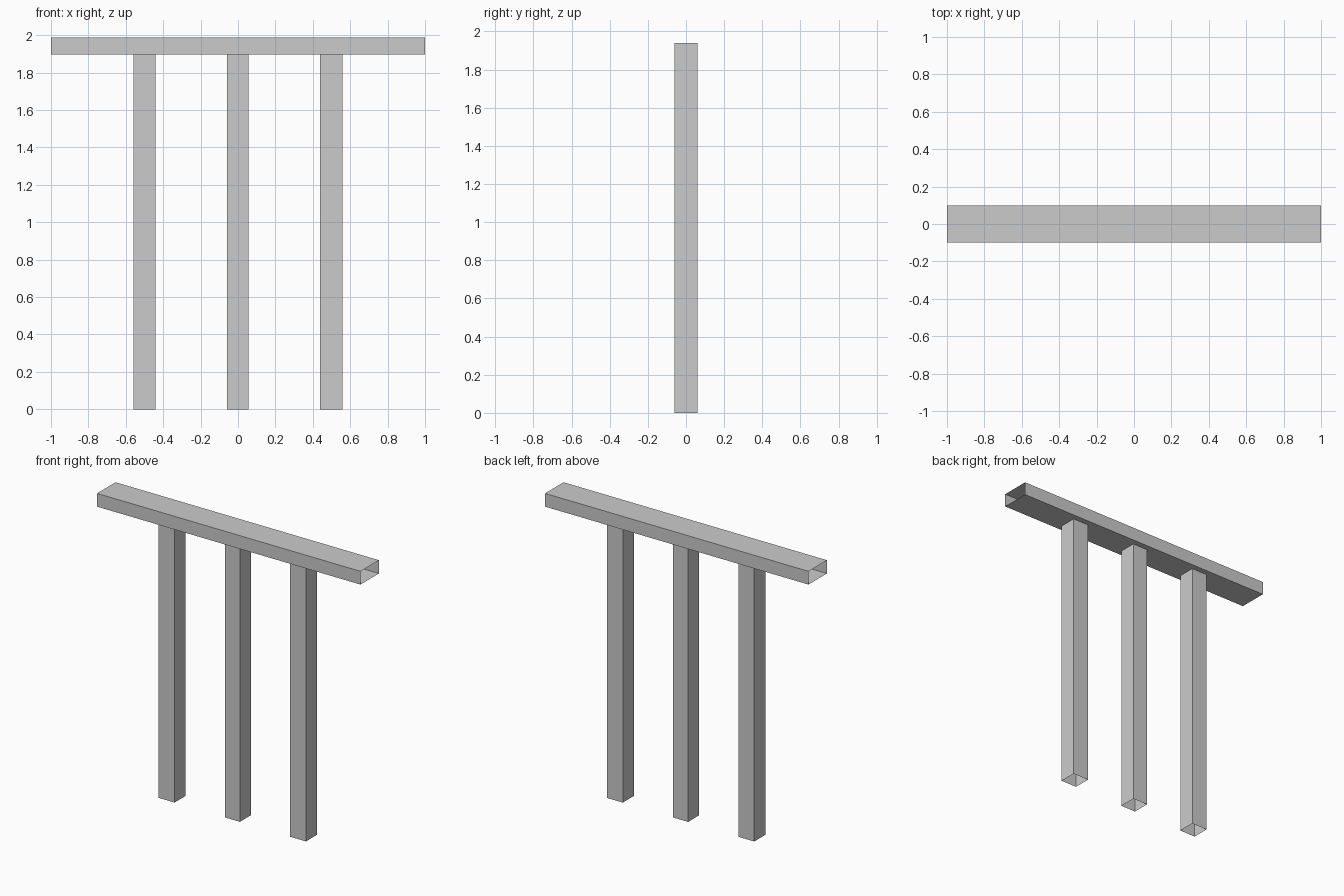
import bpy
import bmesh
from mathutils import Vector

if "Cube" in bpy.data.objects:
    bpy.data.objects.remove(bpy.data.objects["Cube"])


def open_box(name, lo, hi, axis):
    """Box shell with both end faces along the given axis left open."""
    lo, hi = Vector(lo), Vector(hi)
    bm = bmesh.new()
    bmesh.ops.create_cube(bm, size=1)
    for v in bm.verts:
        v.co = Vector((lo[i] + hi[i]) / 2 + v.co[i] * (hi[i] - lo[i]) for i in range(3))
    bm.normal_update()
    ends = [f for f in bm.faces if abs(f.normal[axis]) > 0.9]
    bmesh.ops.delete(bm, geom=ends, context='FACES_ONLY')
    mesh = bpy.data.meshes.new(name)
    bm.to_mesh(mesh)
    bm.free()
    obj = bpy.data.objects.new(name, mesh)
    bpy.context.collection.objects.link(obj)
    return obj


# Hollow top beam, open at left and right ends
open_box("top_beam", (-1, -0.1, 1.896), (1, 0.1, 1.987), 0)

# Three hollow posts, running up to the middle of the beam
for name, x, half in (("left_post", -0.5, 0.06), ("middle_post", -0.001, 0.057), ("right_post", 0.498, 0.06)):
    open_box(name, (x - half, -0.06, 0), (x + half, 0.06, 1.94), 2)
